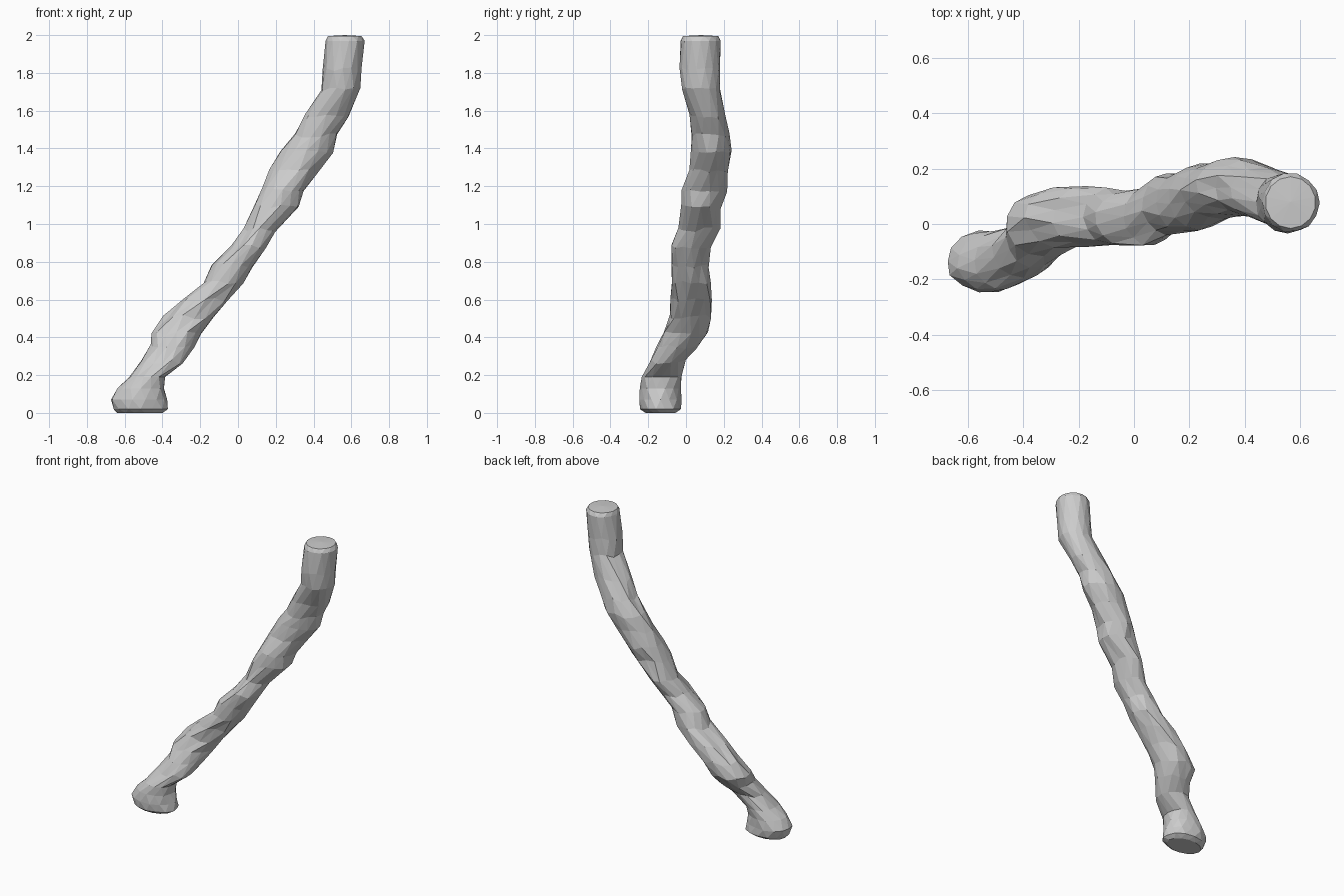
import bpy, bmesh, math, random

if "Cube" in bpy.data.objects:
    bpy.data.objects.remove(bpy.data.objects["Cube"])

random.seed(4)
SIDES = 14

# Level outlines of the branch: height, x min, x max, y min, y max
OUTLINES = [
    (0.00, -.64, -.40, -.215, -.055),
    (0.02, -.66, -.37, -.24, -.03),
    (0.07, -.675, -.375, -.245, -.025),
    (0.13, -.64, -.39, -.245, -.025),
    (0.19, -.575, -.385, -.24, -.02),
    (0.27, -.51, -.285, -.195, -.005),
    (0.35, -.465, -.235, -.155, .06),
    (0.42, -.455, -.195, -.12, .12),
    (0.51, -.39, -.13, -.085, .13),
    (0.60, -.295, -.05, -.08, .135),
    (0.69, -.18, .025, -.08, .13),
    (0.78, -.137, .075, -.08, .12),
    (0.88, -.04, .145, -.075, .13),
    (0.97, .03, .20, -.035, .18),
    (1.09, .075, .325, -.03, .185),
    (1.18, .127, .345, -.02, .22),
    (1.28, .17, .42, .02, .225),
    (1.38, .225, .50, .03, .24),
    (1.47, .295, .53, .03, .23),
    (1.57, .345, .59, .02, .205),
    (1.71, .44, .65, -.025, .185),
    (1.82, .45, .66, -.03, .185),
    (1.97, .46, .67, -.03, .182),
    (1.995, .475, .655, -.015, .17),
]

bark = bpy.data.materials.new("bark_grey")
bark.diffuse_color = (0.6, 0.6, 0.6, 1)
bark.use_nodes = True
bark.node_tree.nodes["Principled BSDF"].inputs["Base Color"].default_value = bark.diffuse_color

# Branch: staggered rings joined by triangles, roughened along its length
bm = bmesh.new()
rings = []
for k, (z, x0, x1, y0, y1) in enumerate(OUTLINES):
    rough = 0 if k in (0, len(OUTLINES) - 1) else 1
    ring = []
    for i in range(SIDES):
        a = math.tau * (i + 0.5 * (k % 2)) / SIDES
        r = 1.01 + rough * random.uniform(-0.06, 0.04)
        ring.append(bm.verts.new((
            (x0 + x1) / 2 + (x1 - x0) / 2 * r * math.cos(a),
            (y0 + y1) / 2 + (y1 - y0) / 2 * r * math.sin(a),
            z + (random.uniform(-.012, .012) if 4 < k < 22 else 0))))
    rings.append(ring)

for k in range(len(rings) - 1):
    low, high = rings[k], rings[k + 1]
    for i in range(SIDES):
        j = (i + 1) % SIDES
        if k % 2 == 0:
            bm.faces.new((low[i], low[j], high[i]))
            bm.faces.new((low[j], high[j], high[i]))
        else:
            bm.faces.new((low[i], low[j], high[j]))
            bm.faces.new((low[i], high[j], high[i]))

# Flat foot and slightly domed cut end
bm.faces.new(rings[0][::-1])
top = rings[-1]
tip = bm.verts.new((.565, .08, 2.0))
for i in range(SIDES):
    bm.faces.new((top[i], top[(i + 1) % SIDES], tip))

bmesh.ops.recalc_face_normals(bm, faces=bm.faces[:])
mesh = bpy.data.meshes.new("branch")
bm.to_mesh(mesh)
bm.free()
mesh.materials.append(bark)
bpy.context.collection.objects.link(bpy.data.objects.new("branch", mesh))
